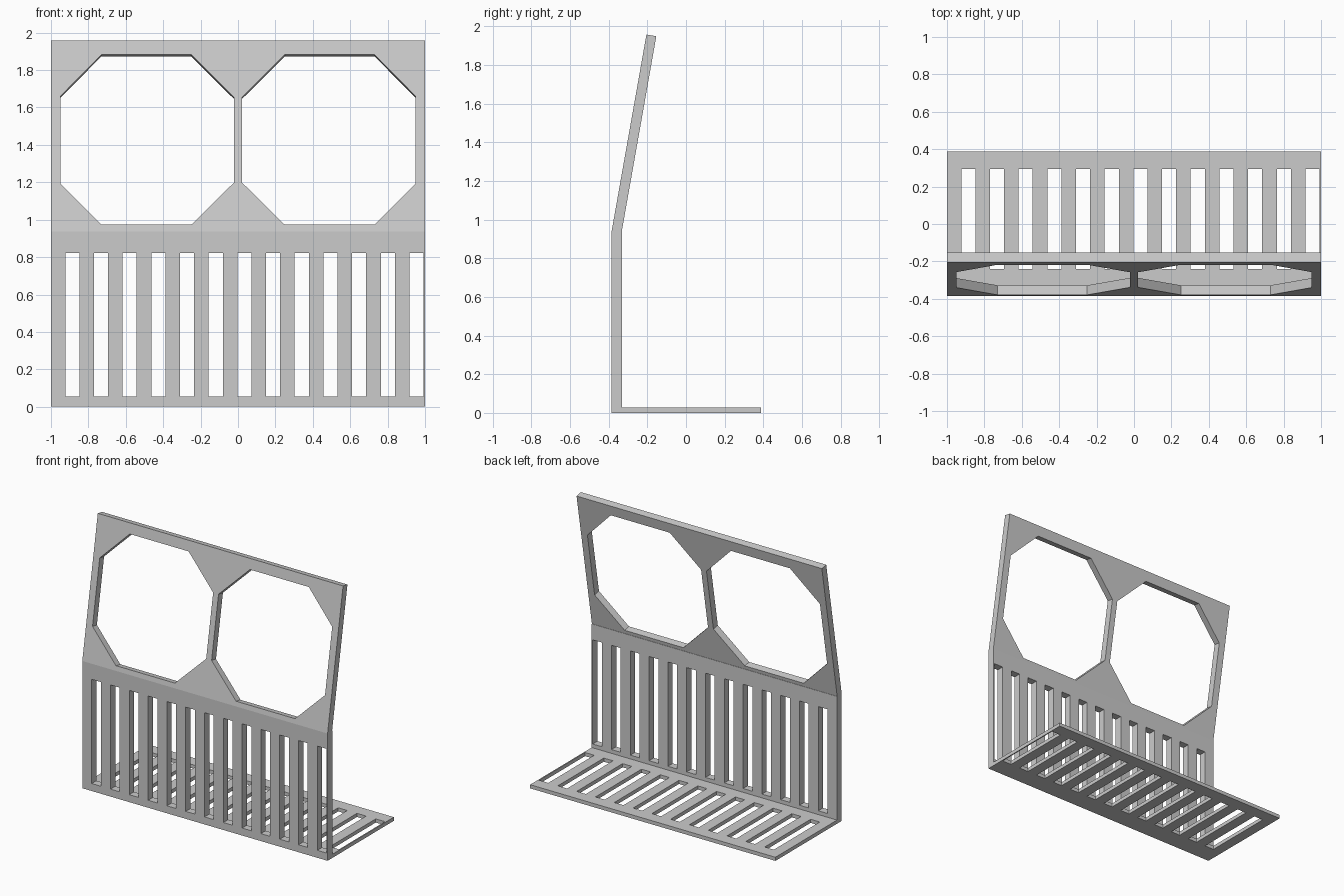
import bpy
import bmesh
from mathutils import Vector

default = bpy.data.objects.get("Cube")
if default:
    bpy.data.objects.remove(default, do_unlink=True)

grey = bpy.data.materials.new("plain grey")
grey.use_nodes = True
grey.diffuse_color = (0.6, 0.6, 0.6, 1)
grey.node_tree.nodes["Principled BSDF"].inputs["Base Color"].default_value = (0.6, 0.6, 0.6, 1)


def rect(x0, x1, v0, v1):
    return [(x0, v0), (x1, v0), (x1, v1), (x0, v1)]


def slots(v0, v1, count=13, first=-0.923, pitch=0.1533, width=0.075):
    return [rect(first + i * pitch, first + i * pitch + width, v0, v1) for i in range(count)]


def plate(name, outline, holes, place, depth):
    """Fill an outline with holes, then extrude it by the depth vector."""
    bm = bmesh.new()
    edges = []
    for loop in [outline] + holes:
        verts = [bm.verts.new(place(u, v)) for u, v in loop]
        edges += [bm.edges.new((a, b)) for a, b in zip(verts, verts[1:] + verts[:1])]
    bmesh.ops.triangle_fill(bm, edges=edges, use_beauty=True)
    extruded = bmesh.ops.extrude_face_region(bm, geom=bm.faces[:], use_keep_orig=True)
    moved = [g for g in extruded["geom"] if isinstance(g, bmesh.types.BMVert)]
    bmesh.ops.translate(bm, verts=moved, vec=Vector(depth))
    bmesh.ops.recalc_face_normals(bm, faces=bm.faces[:])
    mesh = bpy.data.meshes.new(name)
    bm.to_mesh(mesh)
    bm.free()
    mesh.materials.append(grey)
    obj = bpy.data.objects.new(name, mesh)
    bpy.context.collection.objects.link(obj)
    return obj


FRONT, BEND = -0.385, 0.938

# Upright slotted wall
plate("slotted_wall", rect(-1, 1, 0, BEND), slots(0.055, 0.823),
      lambda u, v: (u, FRONT, v), (0, 0.055, 0))

# Slotted floor behind the wall
plate("slotted_floor", rect(-1, 1, -0.33, 0.387), slots(-0.24, 0.295),
      lambda u, v: (u, v, 0), (0, 0, 0.027))

# Leaning upper panel with two octagonal openings
octagon = [(0.25, 0.973), (0.73, 0.973), (0.948, 1.19), (0.948, 1.662),
           (0.73, 1.882), (0.25, 1.882), (0.022, 1.655), (0.022, 1.198)]
mirrored = [(-u, v) for u, v in octagon]
plate("leaning_panel", rect(-1, 1, BEND, 1.957), [octagon, mirrored],
      lambda u, v: (u, FRONT + 0.177 * (v - BEND), v), (0, 0.051, -0.009))
